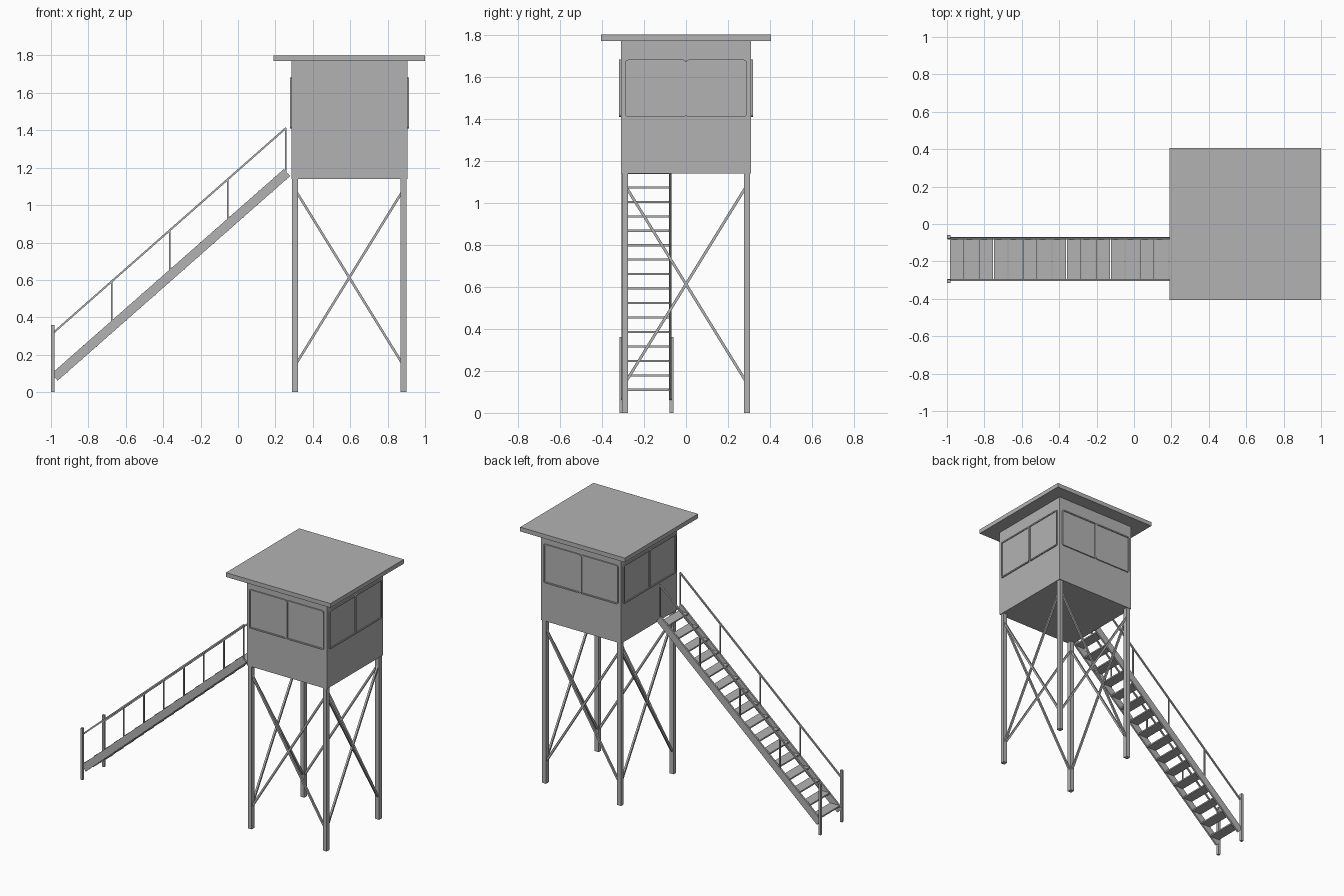
import bpy, bmesh, math
from mathutils import Vector, Matrix

cube = bpy.data.objects.get("Cube")
if cube:
    bpy.data.objects.remove(cube, do_unlink=True)

grey = bpy.data.materials.new("plain_grey")
grey.use_nodes = True
COLOUR = (0.45, 0.45, 0.45, 1)
grey.diffuse_color = COLOUR
grey.node_tree.nodes["Principled BSDF"].inputs["Base Color"].default_value = COLOUR

CX = 0.595            # tower centre along x
HALF = 0.31           # cabin half width
FLOOR, CEILING, TOP = 1.14, 1.77, 1.80


def finish(name, bm):
    bmesh.ops.recalc_face_normals(bm, faces=bm.faces)
    mesh = bpy.data.meshes.new(name)
    bm.to_mesh(mesh)
    bm.free()
    mesh.materials.append(grey)
    obj = bpy.data.objects.new(name, mesh)
    bpy.context.collection.objects.link(obj)
    return obj


def box(name, lo, hi):
    lo, hi = Vector(lo), Vector(hi)
    bm = bmesh.new()
    bmesh.ops.create_cube(bm, size=1, matrix=Matrix.Translation((lo + hi) / 2)
                          @ Matrix.Diagonal((*(hi - lo), 1)))
    return finish(name, bm)


def bar(name, a, b, wide, tall=None):
    """Rectangular bar running from a to b."""
    a, b = Vector(a), Vector(b)
    turn = (b - a).to_track_quat('Z', 'Y').to_matrix().to_4x4()
    bm = bmesh.new()
    bmesh.ops.create_cube(bm, size=1, matrix=Matrix.Translation((a + b) / 2) @ turn
                          @ Matrix.Diagonal((wide, tall or wide, (b - a).length, 1)))
    return finish(name, bm)


def add_pane(bm, u, v, half_w, half_h, radius=0.012, depth=0.008, rim=0.009):
    """Round-cornered frame on the local -y wall, with a recessed pane."""
    verts = []
    for k, (su, sv) in enumerate([(1, 1), (-1, 1), (-1, -1), (1, -1)]):
        for step in range(4):
            t = math.radians(90 * k + 30 * step)
            verts.append(bm.verts.new((u + su * (half_w - radius) + radius * math.cos(t),
                                       -HALF,
                                       v + sv * (half_h - radius) + radius * math.sin(t))))
    face = bm.faces.new(verts)
    out = bmesh.ops.extrude_face_region(bm, geom=[face])["geom"]
    front = next(f for f in out if isinstance(f, bmesh.types.BMFace))
    bmesh.ops.translate(bm, vec=(0, -depth, 0), verts=front.verts)
    bmesh.ops.inset_region(bm, faces=[front], thickness=rim)
    rim_edge = bmesh.ops.extrude_face_region(bm, geom=[front])["geom"]
    inner = next(f for f in rim_edge if isinstance(f, bmesh.types.BMFace))
    bmesh.ops.translate(bm, vec=(0, depth * 0.7, 0), verts=inner.verts)
    if front.is_valid:
        bmesh.ops.delete(bm, geom=[front], context='FACES_ONLY')


# Cabin and roof
box("cabin", (CX - HALF, -HALF, FLOOR), (CX + HALF, HALF, CEILING))
box("roof", (CX - 0.405, -0.405, CEILING), (CX + 0.405, 0.405, TOP))

# Paired windows, legs and cross braces on the four sides
LEG = 0.29
for i, side in enumerate(["front", "left", "back", "right"]):
    turn = Matrix.Translation((CX, 0, 0)) @ Matrix.Rotation(i * math.pi / 2, 4, 'Z')
    bm = bmesh.new()
    for s in (-1, 1):
        add_pane(bm, s * 0.144, 1.545, 0.144, 0.136)
    bm.transform(turn)
    finish("window_" + side, bm)

    foot = turn @ Vector((-LEG, -LEG, 0))
    bar("leg_" + side, foot, foot + Vector((0, 0, FLOOR)), 0.03)
    for s in (-1, 1):
        bar("brace_" + side, turn @ Vector((s * 0.285, -LEG, 0.15)),
            turn @ Vector((-s * 0.285, -LEG, 1.075)), 0.013)

# Staircase: stringers, handrails and posts on both edges
BOTTOM, STAIR_TOP = Vector((-0.981, 0, 0.08)), Vector((0.262, 0, 1.174))
SLOPE = (STAIR_TOP.z - BOTTOM.z) / (STAIR_TOP.x - BOTTOM.x)
MID_Y, SPAN = -0.188, 0.112


def stair_z(x):
    return BOTTOM.z + (x - BOTTOM.x) * SLOPE


for s, side in ((-1, "front"), (1, "back")):
    y = MID_Y + s * SPAN
    across = Vector((0, y, 0))
    bar("stringer_" + side, BOTTOM + across, STAIR_TOP + across, 0.012, 0.05)
    bar("handrail_" + side, (-0.99, y, stair_z(-0.99) + 0.243),
        (0.257, y, stair_z(0.257) + 0.243), 0.01)
    for k in range(4):
        x = 0.255 - 0.31 * k
        bar("rail_post_" + side, (x, y, stair_z(x)), (x, y, stair_z(x) + 0.243), 0.008)
    bar("newel_post_" + side, (-0.991, y + s * 0.007, 0),
        (-0.991, y + s * 0.007, 0.36), 0.018)

# Treads
for k in range(16):
    z = 0.11 + 0.0688 * k
    x = BOTTOM.x + (z - BOTTOM.z) / SLOPE
    box("tread", (x - 0.037, MID_Y - SPAN, z - 0.005), (x + 0.037, MID_Y + SPAN, z + 0.005))
